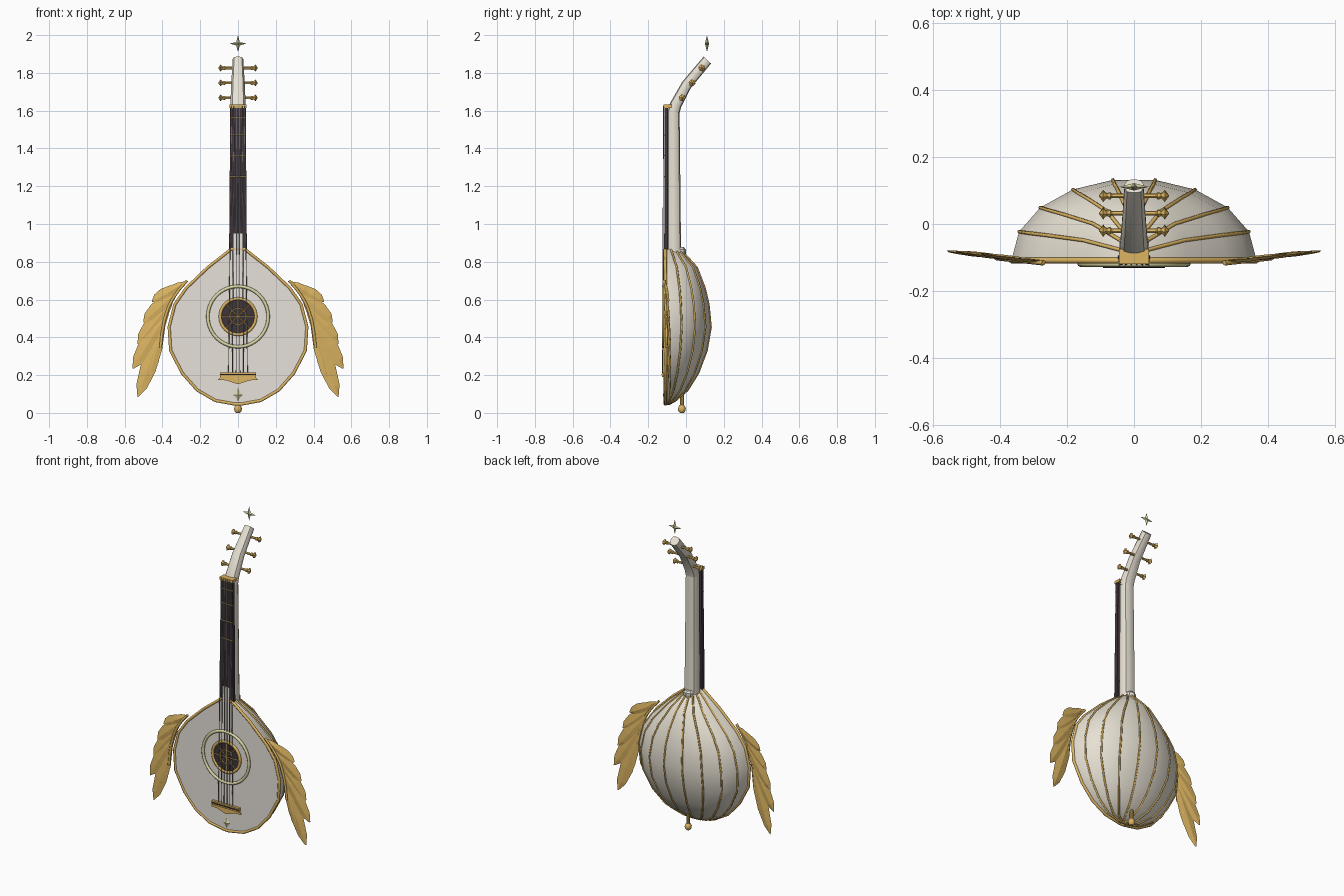
import bpy, bmesh, math
from mathutils import Vector

if "Cube" in bpy.data.objects:
    bpy.data.objects.remove(bpy.data.objects["Cube"])


def material(name, rgb):
    m = bpy.data.materials.new(name)
    m.diffuse_color = (*rgb, 1)
    m.use_nodes = True
    m.node_tree.nodes["Principled BSDF"].inputs["Base Color"].default_value = m.diffuse_color
    return m


CREAM = material("cream", (0.80, 0.75, 0.65))
BOARD = material("board", (0.80, 0.76, 0.70))
GOLD = material("gold", (0.72, 0.46, 0.12))
PALE = material("pale_gold", (0.72, 0.68, 0.38))
DARK = material("dark_wood", (0.05, 0.035, 0.045))
STEEL = material("string_metal", (0.30, 0.28, 0.26))


def mesh(name, verts, faces, mat, smooth=None):
    me = bpy.data.meshes.new(name)
    me.from_pydata(verts, [], faces)
    bm = bmesh.new()
    bm.from_mesh(me)
    bmesh.ops.recalc_face_normals(bm, faces=bm.faces)
    bm.to_mesh(me)
    bm.free()
    ob = bpy.data.objects.new(name, me)
    bpy.context.collection.objects.link(ob)
    me.materials.append(mat)
    if smooth:
        select(ob)
        bpy.ops.object.shade_smooth_by_angle(angle=math.radians(smooth))
    return ob


def select(ob):
    bpy.ops.object.select_all(action='DESELECT')
    ob.select_set(True)
    bpy.context.view_layer.objects.active = ob


def loft(name, rings, mat, smooth=None):
    n = len(rings[0])
    faces = [tuple(range(n)), tuple(range((len(rings) - 1) * n, len(rings) * n))]
    for i in range(len(rings) - 1):
        for j in range(n):
            k = (j + 1) % n
            faces.append((i * n + j, i * n + k, (i + 1) * n + k, (i + 1) * n + j))
    return mesh(name, [p for r in rings for p in r], faces, mat, smooth)


def slab(name, outline, y0, y1, mat):
    return loft(name, [[(x, y, z) for x, z in outline] for y in (y0, y1)], mat)


def box(name, x, z0, z1, y0, y1, mat):
    return slab(name, [(-x, z0), (x, z0), (x, z1), (-x, z1)], y0, y1, mat)


def tube(name, pts, r, mat, closed=False, res=1):
    cu = bpy.data.curves.new(name, 'CURVE')
    cu.dimensions = '3D'
    cu.bevel_depth, cu.bevel_resolution, cu.use_fill_caps = r, res, True
    sp = cu.splines.new('POLY')
    sp.points.add(len(pts) - 1)
    for p, co in zip(sp.points, pts):
        p.co = (*co, 1)
    sp.use_cyclic_u = closed
    cu.materials.append(mat)
    ob = bpy.data.objects.new(name, cu)
    bpy.context.collection.objects.link(ob)
    select(ob)
    bpy.ops.object.convert(target='MESH')
    return ob


def circle(r, y, z, n=32):
    return [(r * math.cos(math.tau * i / n), y, z + r * math.sin(math.tau * i / n)) for i in range(n)]


def lathe(name, origin, axis, profile, mat, n=8):
    # profile: (distance along axis, radius)
    axis = Vector(axis)
    u = axis.orthogonal().normalized()
    v = axis.cross(u)
    rings = [[Vector(origin) + axis * d + (u * math.cos(math.tau * i / n) + v * math.sin(math.tau * i / n)) * r
              for i in range(n)] for d, r in profile]
    return loft(name, rings, mat, 35)


# Bowl: half-ellipse sections (height, half width, depth)
YB = -0.105
ROWS = [(.868, .035, .075), (.77, .16, .165), (.66, .275, .208), (.574, .335, .228), (.455, .365, .24),
        (.33, .357, .218), (.21, .295, .172), (.12, .215, .115), (.065, .12, .05), (.046, .015, .015)]


def rib_point(row, k, s=1):
    z, w, d = row
    a = math.pi * k / 9
    return (w * s * math.cos(a), YB + d * s * math.sin(a), z)


loft("bowl", [[rib_point(r, k) for k in range(10)] for r in ROWS], CREAM, 50)
for k in range(1, 9):
    tube("bowl_rib", [rib_point(r, k) for r in ROWS], 0.0055, GOLD)

# Soundboard and gold rim
outline = [(w, z) for z, w, d in ROWS] + [(-w, z) for z, w, d in reversed(ROWS)]
slab("soundboard", outline, -0.112, -0.1, BOARD)
tube("rim", [(x, -0.109, z) for x, z in outline], 0.009, GOLD, True)

# Rosette
ZR = 0.51
slab("sound_hole", [(x, z) for x, y, z in circle(0.092, 0, ZR)], -0.115, -0.11, DARK)
tube("rosette_inner_ring", circle(0.095, -0.115, ZR), 0.009, GOLD, True)
tube("rosette_outer_ring", circle(0.16, -0.119, ZR, 40), 0.009, PALE, True, 2)
tube("rosette_lattice_ring", circle(0.043, -0.116, ZR, 20), 0.0035, GOLD, True)
for i in range(4):
    a = math.pi * i / 4
    dx, dz = 0.09 * math.cos(a), 0.09 * math.sin(a)
    tube("rosette_spoke", [(-dx, -0.116, ZR - dz), (dx, -0.116, ZR + dz)], 0.0025, GOLD)

# Bridge and inlay
box("bridge", 0.095, 0.19, 0.215, -0.127, -0.11, GOLD)
slab("bridge_skirt", [(-.105, .175), (-.09, .192), (.09, .192), (.105, .175), (.06, .172), (0, .152), (-.06, .172)],
     -0.12, -0.11, GOLD)
tube("bridge_saddle", [(-.092, -.127, .203), (.092, -.127, .203)], 0.004, DARK)


def star(name, c, rx, ry, rz, inner, mat):
    ring = []
    for i in range(8):
        a = math.tau * i / 8
        k = 1 if i % 2 == 0 else inner
        ring.append((c[0] + rx * k * math.cos(a), c[1], c[2] + rz * k * math.sin(a)))
    ring += [(c[0], c[1] - ry, c[2]), (c[0], c[1] + ry, c[2])]
    return mesh(name, ring, [(i, (i + 1) % 8, t) for i in range(8) for t in (8, 9)], mat)


star("board_inlay", (0, -.112, .095), .024, .011, .036, .6, PALE)
star("floating_star", (0, .111, 1.955), .044, .011, .045, .3, PALE)

# End button
lathe("end_button", (0, -.022, 0), (0, 0, 1),
      [(0, .01), (.008, .018), (.022, .021), (.034, .017), (.042, .011), (.1, .011)], GOLD, 10)


# Neck and bent pegbox: elliptical sections
def section(y, z, rx, rt, tilt, n=12):
    ring = []
    for i in range(n):
        a = math.tau * (i + .5) / n
        t = rt * max(-.85, min(.85, math.sin(a))) / .85
        ring.append((rx * math.cos(a), y + t * math.cos(tilt), z - t * math.sin(tilt)))
    return ring


loft("neck", [section(-.062, .84, .047, .036, 0), section(-.066, 1.6, .041, .032, 0)], CREAM, 40)
loft("pegbox", [section(-.066, 1.59, .042, .032, .1), section(-.055, 1.63, .042, .031, .35),
                section(.004, 1.738, .037, .028, .62), section(.113, 1.868, .029, .027, .75)], CREAM, 40)
lathe("heel", (0, -.035, .83), (0, 0, 1), [(0, .026), (.012, .034), (.035, .034), (.047, .024)], CREAM)

# Fingerboard, tongue, frets and nut
slab("fingerboard", [(-.047, .865), (.047, .865), (.041, 1.62), (-.041, 1.62)], -0.114, -0.094, DARK)
box("fingerboard_tongue", .026, .85, .95, -.1165, -.11, BOARD)
for z in (1.25, 1.363, 1.472, 1.563):
    tube("fret", [(-.042, -.114, z), (.042, -.114, z)], 0.0035, GOLD)
box("nut", .045, 1.615, 1.632, -.119, -.075, GOLD)

# Strings
for i in range(6):
    t = i / 2.5 - 1
    tube("string", [(.05 * t, -.124, .205), (.034 * t, -.119, 1.625)], 0.0022, STEEL)

# Tuning pegs
for y, z in ((-.02, 1.668), (.032, 1.747), (.084, 1.826)):
    for s in (-1, 1):
        lathe("tuning_peg", (0, y, z), (s, 0, 0),
              [(0, .007), (.066, .007), (.07, .011), (.076, .011), (.08, .008),
               (.085, .011), (.092, .019), (.104, .002)], GOLD, 6)

# Wings: curved quill with overlapping feathers
FEATHERS = [(.28, .69, .39, .625, .05), (.30, .67, .455, .59, .075), (.33, .635, .50, .48, .085),
            (.355, .585, .53, .365, .09), (.375, .53, .556, .235, .09), (.395, .46, .53, .085, .085),
            (.405, .42, .475, .18, .055)]
QUILL = [(.27, .7), (.31, .655), (.345, .605), (.37, .555), (.39, .49), (.402, .42), (.41, .345)]


def wing_y(x):
    return -0.113 + (x - .27) * 0.11


for s in (-1, 1):
    tube("wing_quill", [(s * x, wing_y(x) - .003, z) for x, z in QUILL], 0.008, GOLD)
    for i, (x0, z0, x1, z1, w) in enumerate(FEATHERS):
        d = Vector((x1 - x0, z1 - z0))
        p = Vector((-d.y, d.x)).normalized()
        rings = []
        for f, k in ((0, .25), (.3, .85), (.6, 1), (.85, .7), (1, .06)):
            c = Vector((x0, z0)) + d * f
            y = wing_y(c.x) + .0015 * (i % 2)
            a, b = c + p * w / 2 * k, c - p * w / 2 * k
            h = .007 * k
            rings.append([(s * a.x, y + .003, a.y), (s * c.x, y - h, c.y),
                          (s * b.x, y - .003, b.y), (s * c.x, y + h, c.y)])
        loft("wing_feather", rings, GOLD)
